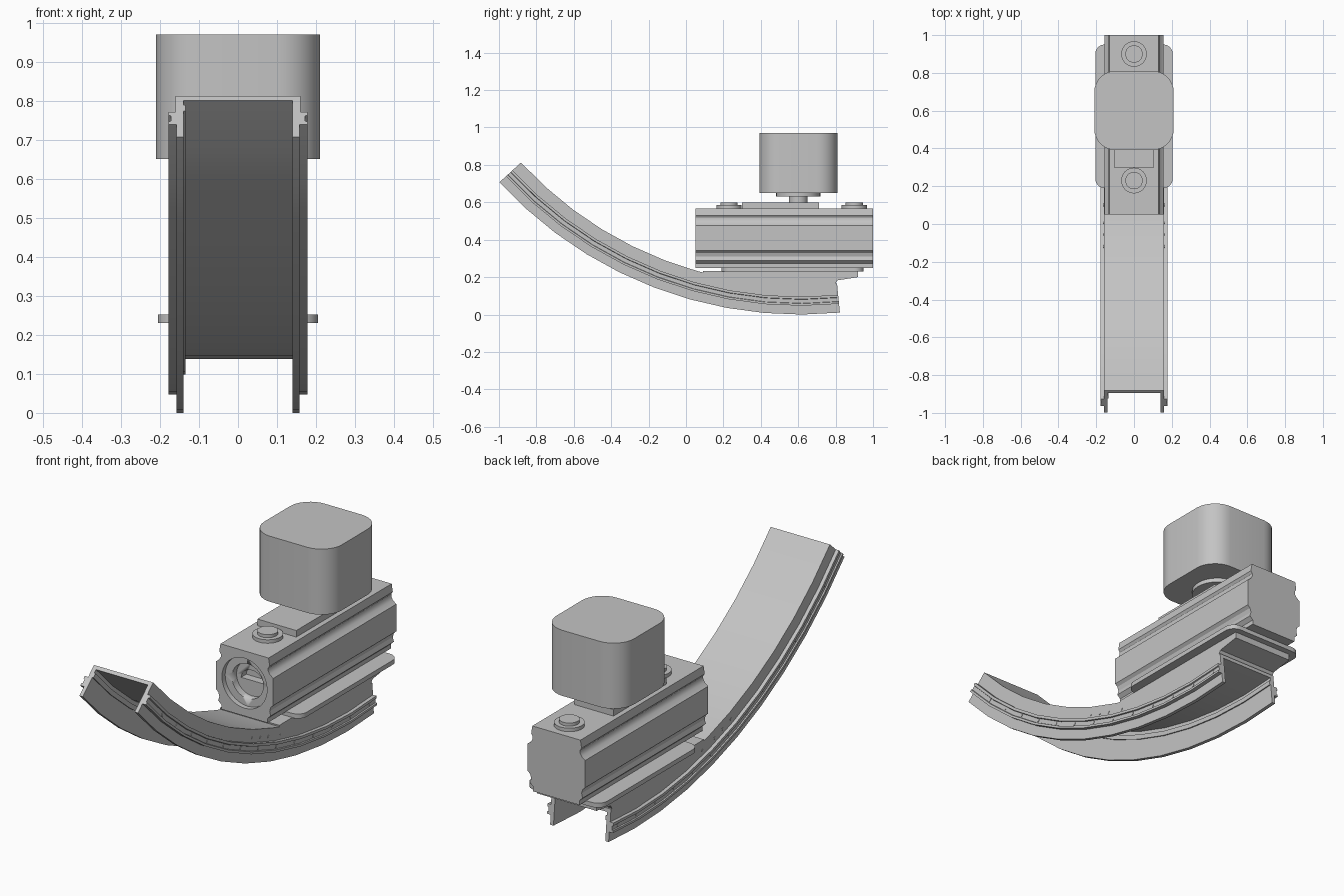
import bpy, bmesh
from math import sin, cos, pi, radians

if "Cube" in bpy.data.objects:
    bpy.data.objects.remove(bpy.data.objects["Cube"])

grey = bpy.data.materials.new("machine grey")
grey.use_nodes = True
colour = (0.55, 0.55, 0.55, 1)
grey.diffuse_color = colour
grey.node_tree.nodes["Principled BSDF"].inputs["Base Color"].default_value = colour

AXIS_Y, AXIS_Z = 0.61, 2.18      # centre of the curved rail


def sweep(name, rings):
    """Skin a list of matching closed rings and cap both ends."""
    bm = bmesh.new()
    rows = [[bm.verts.new(p) for p in ring] for ring in rings]
    n = len(rows[0])
    for a, b in zip(rows, rows[1:]):
        for i in range(n):
            j = (i + 1) % n
            bm.faces.new((a[i], a[j], b[j], b[i]))
    bm.faces.new(rows[0])
    bm.faces.new(rows[-1])
    bmesh.ops.recalc_face_normals(bm, faces=bm.faces)
    mesh = bpy.data.meshes.new(name)
    bm.to_mesh(mesh)
    bm.free()
    obj = bpy.data.objects.new(name, mesh)
    bpy.context.collection.objects.link(obj)
    mesh.materials.append(grey)
    bpy.ops.object.select_all(action='DESELECT')
    obj.select_set(True)
    bpy.context.view_layer.objects.active = obj
    bpy.ops.object.shade_smooth_by_angle(angle=radians(30))
    return obj


def along_z(name, pts, z0, z1):
    return sweep(name, [[(x, y, z) for x, y in pts] for z in (z0, z1)])


def along_y(name, pts, y0, y1):
    return sweep(name, [[(x, y, z) for x, z in pts] for y in (y0, y1)])


def along_x(name, pts, x0, x1):
    return sweep(name, [[(x, y, z) for y, z in pts] for x in (x0, x1)])


def circle(u, v, r, n=32):
    return [(u + r * cos(2 * pi * i / n), v + r * sin(2 * pi * i / n)) for i in range(n)]


def rounded(half_w, y0, y1, r, n=8):
    pts = []
    corners = ((half_w - r, y1 - r), (r - half_w, y1 - r),
               (r - half_w, y0 + r), (half_w - r, y0 + r))
    for k, (cx, cy) in enumerate(corners):
        for i in range(n + 1):
            a = pi / 2 * (k + i / n)
            pts.append((cx + r * cos(a), cy + r * sin(a)))
    return pts


def mirrored(half):
    return half + [(-x, z) for x, z in reversed(half)]


def arc_point(r, deg):
    a = radians(deg)
    return AXIS_Y + r * sin(a), AXIS_Z - r * cos(a)


def arc_sweep(name, section, start=-47.5, end=5.6, steps=10):
    rings = []
    for i in range(steps + 1):
        a = start + (end - start) * i / steps
        rings.append([(x, *arc_point(r, a)) for x, r in section])
    return sweep(name, rings)


# Curved channel rail with grooved side flanges
arc_sweep("curved_rail", mirrored([
    (0.16, 2.024), (0.16, 2.085), (0.178, 2.085), (0.178, 2.098), (0.172, 2.1),
    (0.172, 2.12), (0.178, 2.122), (0.178, 2.133), (0.158, 2.133), (0.158, 2.18),
    (0.14, 2.18), (0.14, 2.042)]))
arc_sweep("inner_strip", [(-0.141, 2.06), (-0.134, 2.06), (-0.134, 2.082), (-0.141, 2.082)])

# Small fasteners along both sides of the rail
for side in (-1, 1):
    for i in range(13):
        y, z = arc_point(2.108, 4.4 - 3.95 * i)
        along_x("rail_pin", circle(y, z, 0.008, 10), side * 0.17, side * 0.174)
    for a in (-14.3, -17, -18.8, -20.7):
        y, z = arc_point(2.062, a)
        along_x("upper_rail_pin", circle(y, z, 0.007, 10), side * 0.158, side * 0.162)

# Wedge saddle between rail and base plate
arc = [arc_point(2.03, -14.8 + 4 * i) for i in range(6)]
along_x("saddle", [(0.09, 0.232)] + arc + [(0.81, 0.183), (0.92, 0.2), (0.92, 0.232)],
        -0.16, 0.16)
along_z("base_plate", rounded(0.205, 0.19, 0.95, 0.05), 0.23, 0.252)

# Main housing with coved sides
body = along_y("housing", mirrored([
    (0.13, 0.568), (0.136, 0.53), (0.128, 0.518), (0.128, 0.505), (0.136, 0.49),
    (0.155, 0.475), (0.155, 0.342), (0.142, 0.33), (0.136, 0.31), (0.142, 0.288),
    (0.125, 0.272), (0.125, 0.25)]), 0.05, 1.0)

# Stepped round recess in the front end, with a half-round socket
half_round = [(0.06 * cos(pi * i / 12), 0.4 + 0.05 * sin(pi * i / 12)) for i in range(13)]
for pts, depth in ((circle(0, 0.41, 0.122), 0.075), (circle(0, 0.41, 0.085), 0.11),
                   (half_round, 0.15)):
    cutter = along_y("recess_cutter", pts, 0.0, depth)
    cutter.hide_render = True
    mod = body.modifiers.new("recess", 'BOOLEAN')
    mod.operation = 'DIFFERENCE'
    mod.solver = 'EXACT'
    mod.object = cutter
    bpy.context.view_layer.objects.active = body
    bpy.ops.object.modifier_apply(modifier=mod.name)
    bpy.data.objects.remove(cutter)

# Raised pad and two stepped caps on the housing
along_z("top_pad", [(-0.105, 0.3), (0.105, 0.3), (0.105, 0.71), (-0.105, 0.71)], 0.56, 0.6)
for y in (0.23, 0.9):
    along_z("cap_base", circle(0, y, 0.068), 0.56, 0.585)
    along_z("cap_top", circle(0, y, 0.046), 0.58, 0.6)

# Large adjustment knob on its stem
along_z("knob_stem", circle(0, 0.6, 0.05), 0.59, 0.635)
along_z("knob_flange", circle(0, 0.6, 0.118), 0.63, 0.655)
along_z("knob", rounded(0.21, 0.392, 0.81, 0.11), 0.65, 0.97)
